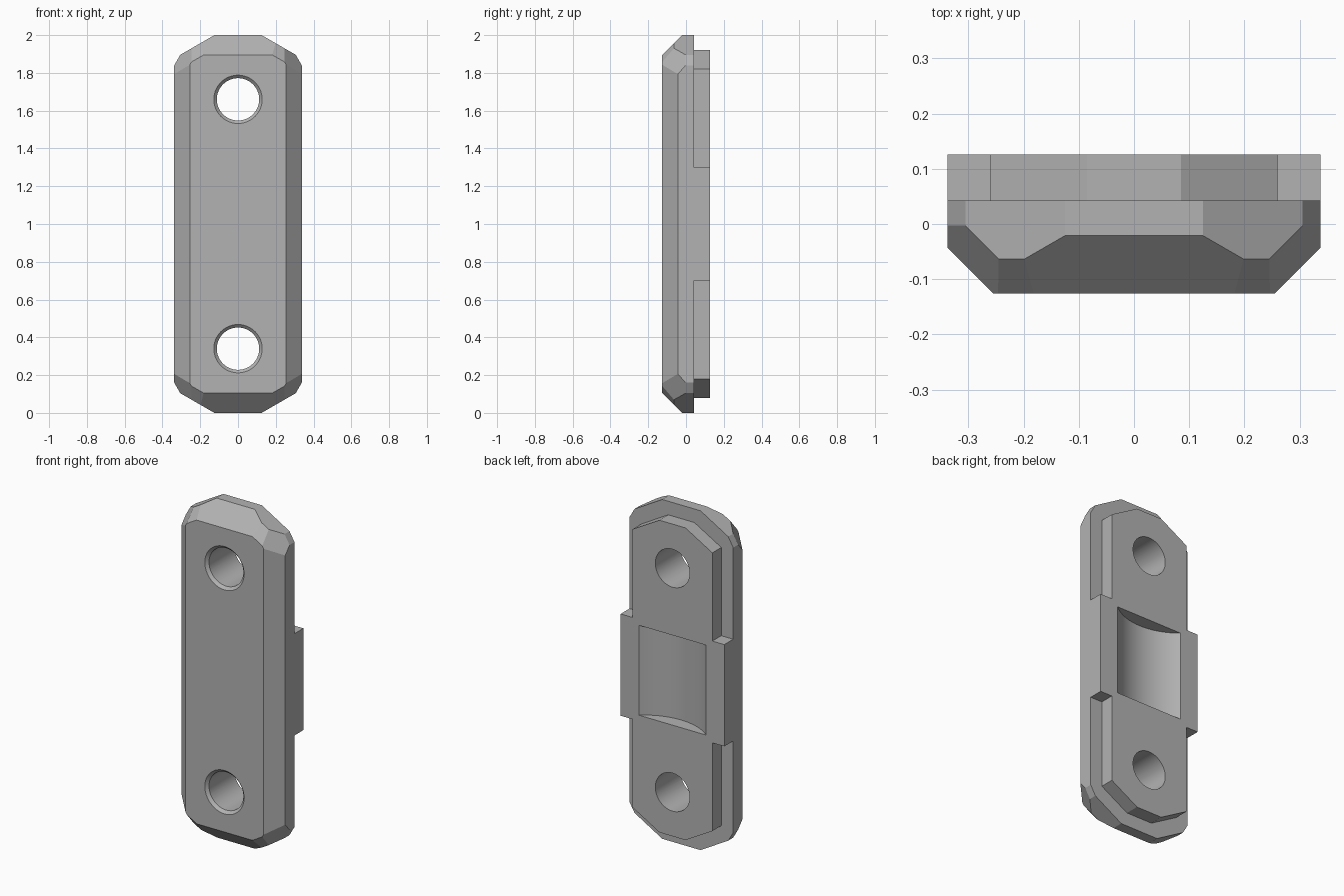
import bpy, bmesh, math
from mathutils import Vector, Matrix

if "Cube" in bpy.data.objects:
    bpy.data.objects.remove(bpy.data.objects["Cube"], do_unlink=True)

FRONT, SEAM, BACK = -0.126, 0.043, 0.126
HALF_W, MID_Z, HOLE_DZ = 0.338, 1.0, 0.66

grey = bpy.data.materials.new("plain grey")
grey.use_nodes = True
colour = (0.45, 0.45, 0.45, 1)
grey.diffuse_color = colour
grey.node_tree.nodes["Principled BSDF"].inputs["Base Color"].default_value = colour


def to_object(name, bm):
    bmesh.ops.recalc_face_normals(bm, faces=bm.faces)
    mesh = bpy.data.meshes.new(name)
    bm.to_mesh(mesh)
    bm.free()
    mesh.materials.append(grey)
    obj = bpy.data.objects.new(name, mesh)
    bpy.context.collection.objects.link(obj)
    return obj


def combine(target, tool, operation):
    """Apply a boolean and discard the tool object."""
    mod = target.modifiers.new(operation, "BOOLEAN")
    mod.operation, mod.solver, mod.object = operation, "EXACT", tool
    bpy.context.view_layer.objects.active = target
    bpy.ops.object.modifier_apply(modifier=mod.name)
    bpy.data.objects.remove(tool, do_unlink=True)


def slice_off(bm, normal, distance):
    """Remove everything beyond a plane and cap the cut."""
    n = Vector(normal)
    bmesh.ops.bisect_plane(bm, geom=bm.verts[:] + bm.edges[:] + bm.faces[:], dist=1e-5,
                           plane_co=n * (distance / n.length_squared), plane_no=n,
                           clear_outer=True)
    bmesh.ops.holes_fill(bm, edges=[e for e in bm.edges if e.is_boundary], sides=0)


def cylinder(name, radius, top_radius, depth, matrix, sides=64):
    bm = bmesh.new()
    bmesh.ops.create_cone(bm, cap_ends=True, segments=sides, radius1=radius,
                          radius2=top_radius, depth=depth, matrix=matrix)
    return to_object(name, bm)


# Front plate: a box, built about its middle, with every bevel sliced off
bm = bmesh.new()
bmesh.ops.create_cube(bm, size=1, matrix=Matrix.Translation((0, (FRONT + SEAM) / 2, 0))
                      @ Matrix.Diagonal((2 * HALF_W, SEAM - FRONT, 2, 1)))
c, s = math.cos(math.radians(30)), 0.5
for sx in (-1, 1):
    slice_off(bm, (sx, -1, 0), 0.381)
    for sz in (-1, 1):
        slice_off(bm, (sx * s, 0, sz * c), 0.9285)
        slice_off(bm, (sx * c, 0, sz * s), 0.7125)
        slice_off(bm, (sx * s, -1, sz * c), 0.992)
        slice_off(bm, (sx * c, -0.57, sz * s), 0.714)
for sz in (-1, 1):
    slice_off(bm, (0, -1, sz), 1.021)
bmesh.ops.translate(bm, verts=bm.verts, vec=(0, 0, MID_Z))
plate = to_object("clamp_plate", bm)

# Back pad: stepped outline with cropped ends, wide in the middle
quarter = [(0.085, 0.92), (0.26, 0.82), (0.26, 0.3), (HALF_W, 0.3)]
right = quarter + [(x, -z) for x, z in reversed(quarter)]
outline = right + [(-x, z) for x, z in reversed(right)]
bm = bmesh.new()
face = bm.faces.new([bm.verts.new((x, 0, z + MID_Z)) for x, z in outline])
new = bmesh.ops.extrude_face_region(bm, geom=[face])["geom"]
bmesh.ops.translate(bm, vec=(0, BACK, 0), verts=[v for v in new if isinstance(v, bmesh.types.BMVert)])
combine(plate, to_object("back_pad", bm), "UNION")

# Screw holes with a small countersink on the front
turn = Matrix.Rotation(math.pi / 2, 4, "X")
for sz in (-1, 1):
    z = MID_Z + sz * HOLE_DZ
    combine(plate, cylinder("hole", 0.112, 0.112, 1, Matrix.Translation((0, 0, z)) @ turn), "DIFFERENCE")
    combine(plate, cylinder("countersink", 0.112, 0.144, 0.032,
                            Matrix.Translation((0, FRONT, z)) @ turn), "DIFFERENCE")

# Rounded saddle recess in the back
radius, depth = 0.3425, 0.08
combine(plate, cylinder("recess", radius, radius, 0.53,
                        Matrix.Translation((0, BACK - depth + radius, MID_Z)), 96), "DIFFERENCE")

# Smooth the round walls, keep the bevels crisp
bpy.ops.object.select_all(action="DESELECT")
plate.select_set(True)
bpy.context.view_layer.objects.active = plate
bpy.ops.object.shade_smooth_by_angle(angle=math.radians(12))
